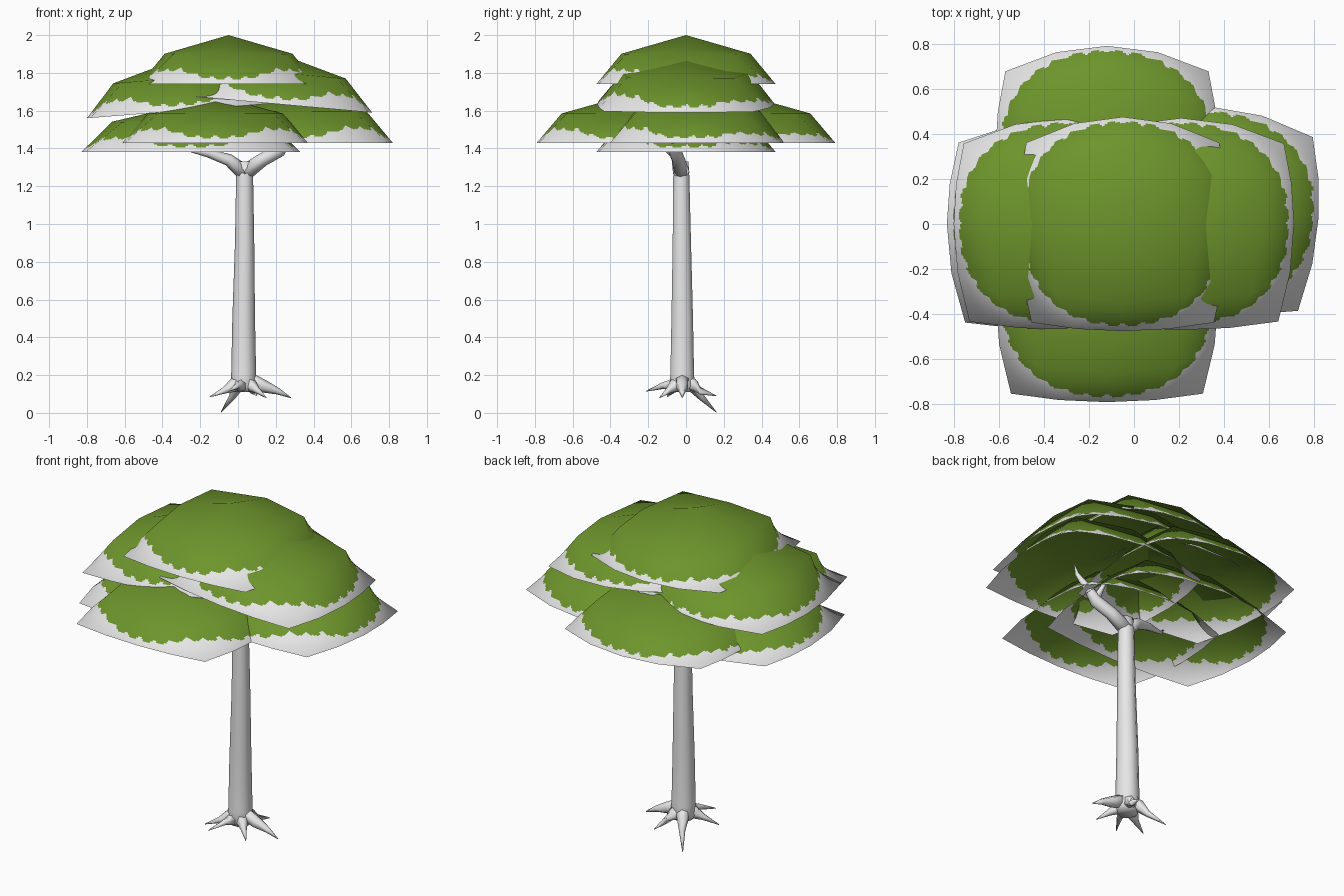
import bpy, math
from mathutils import Vector, Matrix

if "Cube" in bpy.data.objects:
    bpy.data.objects.remove(bpy.data.objects["Cube"])


def material(name, rgb):
    m = bpy.data.materials.new(name)
    m.diffuse_color = (*rgb, 1)
    m.use_nodes = True
    m.node_tree.nodes["Principled BSDF"].inputs["Base Color"].default_value = m.diffuse_color
    return m


GREY = material("pale grey", (0.8, 0.8, 0.8))
GREEN = material("leaf green", (0.153, 0.298, 0.025))


def add_mesh(name, verts, faces, mats):
    me = bpy.data.meshes.new(name)
    me.from_pydata(verts, [], faces)
    for m in mats:
        me.materials.append(m)
    ob = bpy.data.objects.new(name, me)
    bpy.context.collection.objects.link(ob)
    for p in me.polygons:
        p.use_smooth = True
    return ob


def coarse_point(u, v):
    """Unit canopy cage: 4x4 quads, two rings around the peak, rounder at the back."""
    m = max(abs(u), abs(v))
    if m == 0:
        return Vector((0, 0, 1))
    r, z = (0.72, 0.62) if m < 0.75 else (1, 0)
    U, V = u / m, v / m
    back = V > 0
    return Vector((r * U * (1 - (0.09 if back else 0.14) * V * V),
                   r * V * (1 - (0.24 if back else 0.08) * U * U), z))


def leaf_sheet(name, centre, half, height, tilt=0.0, spin=0.0, n=80):
    """Thin domed sheet, green scalloped disc on a pale border."""
    verts, normals, unit = [], [], []
    rot = Matrix.Rotation(math.radians(spin), 3, 'Z')
    hx, hy = half
    for j in range(n + 1):
        for i in range(n + 1):
            a, b = 4 * i / n, 4 * j / n
            ia, ib = min(int(a), 3), min(int(b), 3)
            fa, fb = a - ia, b - ib
            c = [coarse_point((ia + k) / 2 - 1, (ib + l) / 2 - 1)
                 for l in (0, 1) for k in (0, 1)]
            p = c[0].lerp(c[1], fa).lerp(c[2].lerp(c[3], fa), fb)
            unit.append(p)
            q = rot @ Vector((p.x * hx, p.y * hy, p.z * height))
            q.z += tilt * p.x
            verts.append(q + Vector(centre))
            nz = (p.z + 0.35) / height
            normals.append((rot @ Vector((p.x / hx, p.y / hy, nz))).normalized())
    faces = [(j * (n + 1) + i, j * (n + 1) + i + 1,
              (j + 1) * (n + 1) + i + 1, (j + 1) * (n + 1) + i)
             for j in range(n) for i in range(n)]
    ob = add_mesh(name, verts, faces, [GREEN, GREY])
    # Green inside a slightly squared, scalloped circle
    for f, p in zip(faces, ob.data.polygons):
        mid = sum((unit[k] for k in f), Vector()) / 4
        ang = math.atan2(mid.y, mid.x)
        edge = 0.93 + 0.028 * abs(math.sin(16 * ang))
        r = (abs(mid.x) ** 2.25 + abs(mid.y) ** 2.25) ** (1 / 2.25)
        p.material_index = 0 if r < edge else 1
    ob.data.normals_split_custom_set_from_vertices(normals)


def tube(name, path, sides=8):
    """Tapered tube through (x, y, z, radius) points."""
    pts = [Vector(p[:3]) for p in path]
    verts, faces = [], []
    for i, p in enumerate(pts):
        d = (pts[min(i + 1, len(pts) - 1)] - pts[max(i - 1, 0)]).normalized()
        ref = Vector((0, 1, 0)) if abs(d.y) < 0.8 else Vector((1, 0, 0))
        s = d.cross(ref).normalized()
        t = d.cross(s)
        for k in range(sides):
            a = 2 * math.pi * k / sides
            verts.append(p + path[i][3] * (s * math.cos(a) + t * math.sin(a)))
    for i in range(len(pts) - 1):
        for k in range(sides):
            k2 = (k + 1) % sides
            faces.append((i * sides + k, i * sides + k2,
                          (i + 1) * sides + k2, (i + 1) * sides + k))
    faces.append(tuple(range(sides))[::-1])
    faces.append(tuple(range(len(verts) - sides, len(verts))))
    return add_mesh(name, verts, faces, [GREY])


# Canopy: one crown, two upper and four lower sheets (centres at rim height)
leaf_sheet("crown_leaves", (-0.05, 0, 1.74), (0.47, 0.475), 0.26)
leaf_sheet("upper_right_leaves", (0.21, 0, 1.635), (0.50, 0.47), 0.27, tilt=-0.045)
leaf_sheet("upper_left_leaves", (-0.30, 0, 1.60), (0.50, 0.47), 0.28, tilt=0.04)
leaf_sheet("lower_left_leaves", (-0.25, 0, 1.38), (0.58, 0.475), 0.26)
leaf_sheet("lower_right_leaves", (0.32, 0.06, 1.43), (0.50, 0.46), 0.27, spin=-3)
leaf_sheet("lower_front_leaves", (-0.12, -0.32, 1.43), (0.495, 0.47), 0.25)
leaf_sheet("lower_back_leaves", (-0.12, 0.32, 1.43), (0.495, 0.47), 0.25)

# Trunk
tube("trunk", [(0.03, -0.02, 0.11, 0.055), (0.03, -0.02, 0.14, 0.072),
               (0.03, -0.02, 0.20, 0.066), (0.03, -0.02, 0.5, 0.060),
               (0.035, -0.022, 0.9, 0.051), (0.035, -0.025, 1.25, 0.045),
               (0.035, -0.025, 1.33, 0.040)], 10)

# Branches
tube("right_branch", [(0.035, -0.025, 1.27, 0.044), (0.13, -0.04, 1.34, 0.036),
                      (0.22, -0.06, 1.39, 0.036), (0.26, -0.07, 1.45, 0.025),
                      (0.32, -0.10, 1.54, 0.012), (0.33, -0.11, 1.60, 0.003)])
tube("right_twig", [(0.22, -0.06, 1.40, 0.025), (0.20, -0.03, 1.47, 0.014),
                    (0.17, -0.01, 1.53, 0.003)], 6)
tube("left_branch", [(0.035, -0.025, 1.27, 0.044), (-0.05, -0.04, 1.34, 0.032),
                     (-0.16, -0.07, 1.375, 0.022), (-0.28, -0.11, 1.40, 0.010),
                     (-0.31, -0.12, 1.43, 0.003)])

# Roots: knee and tip of each
roots = [((-0.07, -0.07, 0.12), (-0.15, -0.10, 0.085)),
         ((0.0, -0.12, 0.145), (-0.05, -0.21, 0.115)),
         ((0.21, -0.02, 0.115), (0.28, -0.02, 0.08)),
         ((-0.03, 0.08, 0.085), (-0.09, 0.16, 0.004)),
         ((0.08, 0.08, 0.115), (0.10, 0.16, 0.09)),
         ((0.10, -0.09, 0.12), (0.15, -0.14, 0.08))]
for n, (knee, tip) in enumerate(roots):
    start = Vector((0.03, -0.02, 0.19))
    mid = start.lerp(Vector(knee), 0.6)
    mid.z = 0.14
    tube(f"root_{n + 1}", [(*start, 0.04), (*mid, 0.034),
                           (*knee, 0.018), (*tip, 0.002)], 6)
